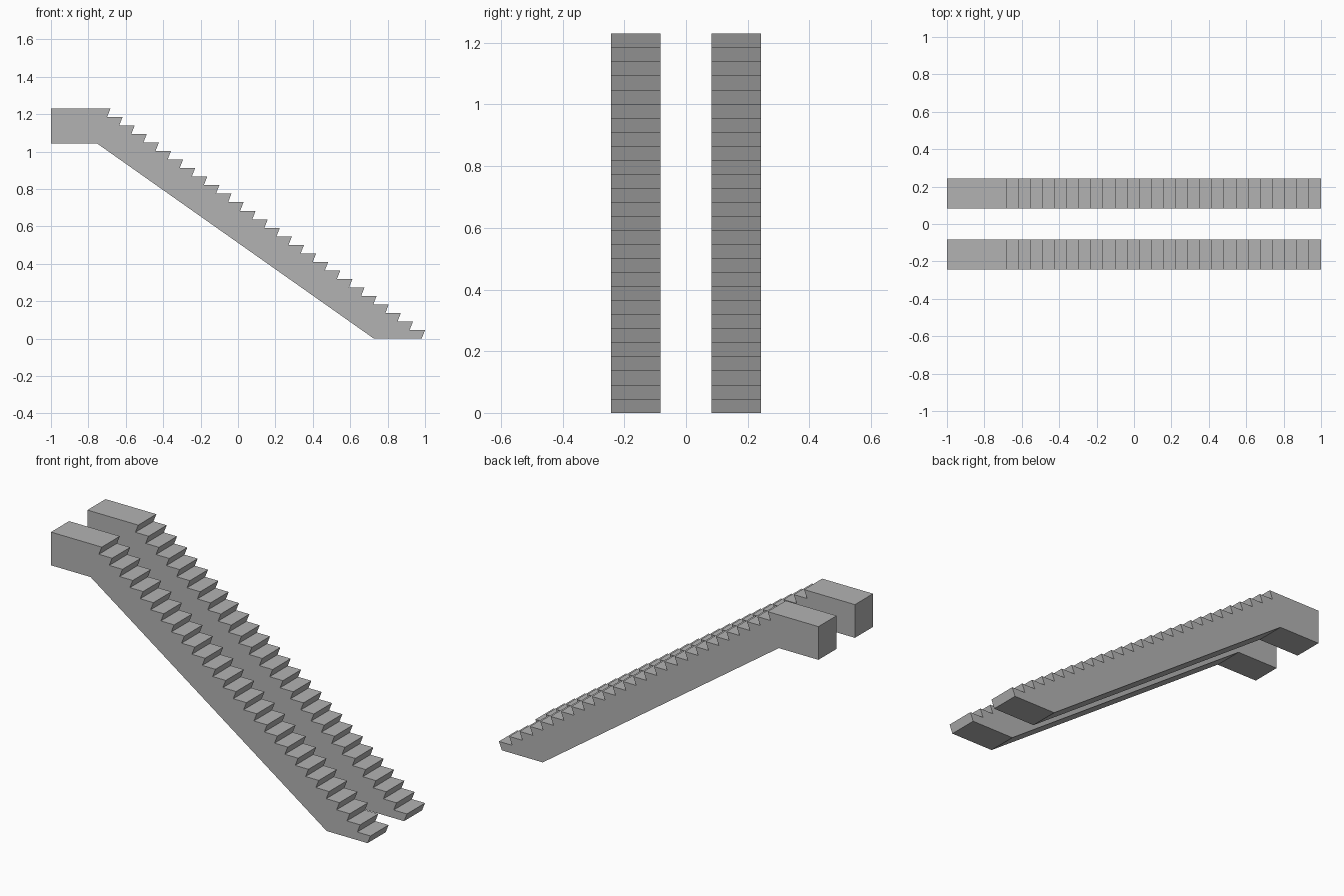
import bpy
import bmesh

cube = bpy.data.objects.get("Cube")
if cube:
    bpy.data.objects.remove(cube, do_unlink=True)

STEPS = 27
TOP = 1.23
RISE = TOP / STEPS
NOSE_TOP = -0.682                      # front edge of the landing
GOING = (1.0 - NOSE_TOP) / (STEPS - 1)
SETBACK = 0.018                        # lean of each riser under its nosing
INNER, OUTER = 0.082, 0.244

grey = bpy.data.materials.new("concrete grey")
grey.use_nodes = True
colour = (0.45, 0.45, 0.45, 1)
grey.diffuse_color = colour
grey.node_tree.nodes["Principled BSDF"].inputs["Base Color"].default_value = colour


def stair_profile():
    """Side outline: landing, sloped underside, then the raked steps."""
    points = [(-1, TOP), (-1, 1.042), (-0.752, 1.042), (0.726, 0)]
    for i in range(STEPS):
        nose = 1.0 - i * GOING
        points.append((nose - SETBACK, i * RISE))
        points.append((nose, (i + 1) * RISE))
    return points


def make_flight(name, y_front, y_back):
    bm = bmesh.new()
    side = bm.faces.new([bm.verts.new((x, y_front, z)) for x, z in stair_profile()])
    # Extrude the outline across the width of the flight
    extruded = bmesh.ops.extrude_face_region(bm, geom=[side], use_keep_orig=True)
    verts = [v for v in extruded["geom"] if isinstance(v, bmesh.types.BMVert)]
    bmesh.ops.translate(bm, verts=verts, vec=(0, y_back - y_front, 0))
    bmesh.ops.recalc_face_normals(bm, faces=bm.faces)
    mesh = bpy.data.meshes.new(name)
    bm.to_mesh(mesh)
    bm.free()
    mesh.materials.append(grey)
    obj = bpy.data.objects.new(name, mesh)
    bpy.context.collection.objects.link(obj)


# Two parallel flights with a gap between them
make_flight("front_stair_flight", -OUTER, -INNER)
make_flight("back_stair_flight", INNER, OUTER)
